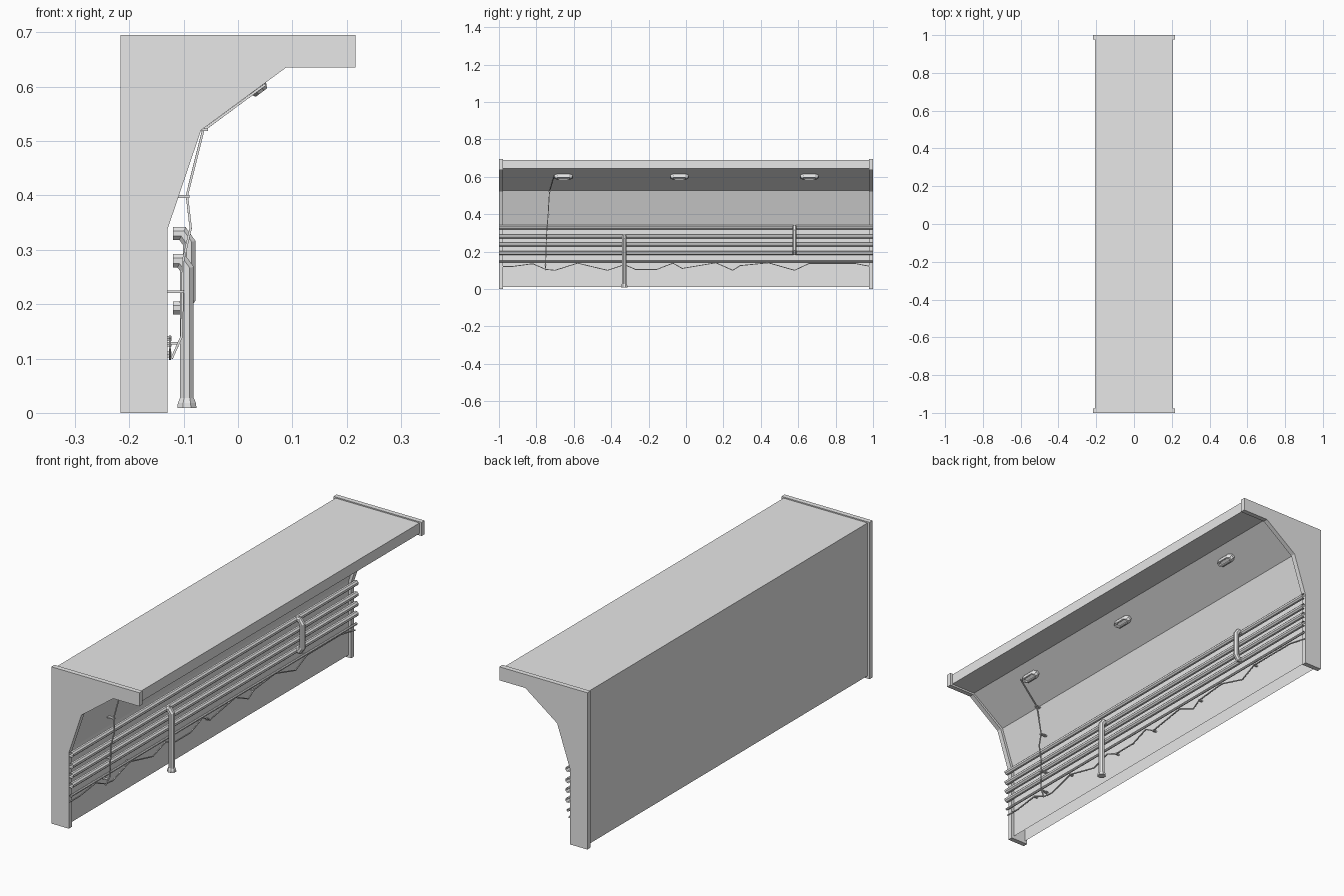
import bpy
import bmesh
import math
from mathutils import Vector

cube = bpy.data.objects.get("Cube")
if cube:
    bpy.data.objects.remove(cube, do_unlink=True)

# Single plain grey material
grey = bpy.data.materials.new("concrete grey")
grey.use_nodes = True
grey.diffuse_color = (0.8, 0.8, 0.8, 1)
grey.node_tree.nodes["Principled BSDF"].inputs["Base Color"].default_value = (0.8, 0.8, 0.8, 1)


def finish(name, bm):
    bmesh.ops.recalc_face_normals(bm, faces=bm.faces[:])
    mesh = bpy.data.meshes.new(name)
    bm.to_mesh(mesh)
    bm.free()
    mesh.materials.append(grey)
    obj = bpy.data.objects.new(name, mesh)
    bpy.context.collection.objects.link(obj)
    return obj


def loft(bm, rings, caps=True):
    """Skin a list of equal-length point rings."""
    loops = [[bm.verts.new(p) for p in ring] for ring in rings]
    n = len(loops[0])
    for a, b in zip(loops, loops[1:]):
        for i in range(n):
            j = (i + 1) % n
            bm.faces.new((a[i], a[j], b[j], b[i]))
    if caps:
        bm.faces.new(loops[0])
        bm.faces.new(loops[-1])


def extrude_profile(name, profile, y0, y1, open_bottom=False):
    bm = bmesh.new()
    loft(bm, [[(x, y, z) for x, z in profile] for y in (y0, y1)])
    if open_bottom:
        low = min(z for x, z in profile) + 0.001
        bmesh.ops.delete(bm, geom=[f for f in bm.faces if all(v.co.z < low for v in f.verts)],
                         context="FACES_ONLY")
    return finish(name, bm)


def tube(name, points, radius, sides, ref, caps=True):
    """Mitred polygonal tube along a path; ref is a direction off the path."""
    pts = [Vector(p) for p in points]
    ref = Vector(ref)
    rings = []
    for i, p in enumerate(pts):
        t_in = (p - pts[max(i - 1, 0)]).normalized()
        t_out = (pts[min(i + 1, len(pts) - 1)] - p).normalized()
        t = (t_in + t_out).normalized()
        miter = 1 / max(t.dot(t_out if t_out.length else t_in), 0.5)
        u = t.cross(ref).normalized()
        v = u.cross(t).normalized()
        ring = []
        for k in range(sides):
            a = 2 * math.pi * (k + 0.5) / sides
            ring.append(p + u * math.cos(a) * radius * miter + v * math.sin(a) * radius)
        rings.append(ring)
    bm = bmesh.new()
    loft(bm, rings, caps)
    return finish(name, bm)


def box(name, center, size):
    x, y, z = center
    a, b, c = (s / 2 for s in size)
    return extrude_profile(name, [(x - a, z - c), (x + a, z - c), (x + a, z + c), (x - a, z + c)],
                           y - b, y + b)


# End frames
frame = [(-0.216, 0), (-0.13, 0), (-0.13, 0.337), (-0.068, 0.52),
         (0.088, 0.635), (0.216, 0.635), (0.216, 0.695), (-0.216, 0.695)]
extrude_profile("front_end_frame", frame, -1, -0.978)
extrude_profile("back_end_frame", frame, 0.978, 1)

# Wall and ceiling shell, set back from the frames and open underneath
shell = [(-0.206, 0.012), (-0.142, 0.012), (-0.142, 0.34), (-0.078, 0.527),
         (0.084, 0.643), (0.206, 0.643), (0.206, 0.69), (-0.206, 0.69)]
extrude_profile("wall_shell", shell, -0.985, 0.985, open_bottom=True)

# Horizontal pipes along the wall, open at the ends
for i, (z, r) in enumerate([(0.33, 0.012), (0.28, 0.012), (0.237, 0.012),
                            (0.193, 0.012), (0.148, 0.006)]):
    tube(f"wall_pipe_{i + 1}", [(-0.12, -1, z), (-0.12, 1, z)], r, 8, (1, 0, 0), caps=False)

# Standing pipe with flared foot
PY = -0.33
tube("standing_pipe", [(-0.12, PY, 0.28), (-0.105, PY, 0.28), (-0.094, PY, 0.265),
                       (-0.094, PY, 0.012)], 0.0135, 8, (0, 1, 0))
foot = bmesh.new()
rings = []
for z, r in ((0.009, 0.019), (0.018, 0.018), (0.027, 0.014)):
    rings.append([(-0.094 + r * math.cos(math.pi * (k + 0.5) / 4),
                   PY + r * math.sin(math.pi * (k + 0.5) / 4), z) for k in range(8)])
loft(foot, rings)
finish("standing_pipe_foot", foot)

# Bypass pipe bridging two wall pipes
BY = 0.58
tube("bypass_pipe", [(-0.12, BY, 0.33), (-0.102, BY, 0.33), (-0.09, BY, 0.313),
                     (-0.09, BY, 0.21), (-0.102, BY, 0.193), (-0.12, BY, 0.193)],
     0.0125, 8, (0, 1, 0))

# Sagging cable along the foot of the wall
sag = [(-1, .12), (-.93, .12), (-.82, .135), (-.75, .105), (-.7, .1), (-.58, .138),
       (-.42, .1), (-.33, .13), (-.27, .105), (-.155, .105), (-.07, .138), (-.02, .11),
       (.16, .14), (.25, .1), (.29, .125), (.44, .14), (.58, .1), (.66, .137), (.9, .137),
       (1, .118)]
tube("sagging_cable", [(-0.125, y, z) for y, z in sag], 0.003, 4, (1, 0, 0))
for i, (y, z) in enumerate(sag[2:-1:3]):
    box(f"sag_clip_{i + 1}", (-0.132, y, z), (0.02, 0.008, 0.006))

# Cable dropping from the first lamp
tube("lamp_cable", [(0.05, -0.705, 0.604), (-0.064, -0.73, 0.52), (-0.094, -0.737, 0.4),
                    (-0.087, -0.742, 0.34), (-0.101, -0.746, 0.28), (-0.102, -0.748, 0.222),
                    (-0.104, -0.75, 0.14), (-0.122, -0.753, 0.1)], 0.003, 4, (0, 1, 0))
for i, (x, y, z, w) in enumerate([(-0.068, -0.73, 0.521, 0.026), (-0.106, -0.737, 0.398, 0.034),
                                  (-0.12, -0.748, 0.223, 0.042), (-0.126, -0.751, 0.128, 0.03)]):
    box(f"cable_clip_{i + 1}", (x, y, z), (w, 0.012, 0.005))

# Ceiling lamps on the sloping face
slope = Vector((0.156, 0, 0.115)).normalized()
out = Vector((slope.z, 0, -slope.x))
along = Vector((0, 1, 0))
for i, y in enumerate((-0.655, -0.035, 0.66)):
    base = Vector((0.03, y, 0.607))
    rings = []
    for length, width, h in ((0.048, 0.018, -0.003), (0.048, 0.018, 0.012),
                             (0.04, 0.013, 0.022), (0.031, 0.009, 0.022),
                             (0.028, 0.007, 0.016)):
        cut = width * 0.6
        corners = [(length, width - cut), (length - cut * 1.6, width),
                   (cut * 1.6 - length, width), (-length, width - cut)]
        corners += [(-a, -b) for a, b in corners]
        rings.append([base + along * a + slope * b + out * h for a, b in corners])
    bm = bmesh.new()
    loft(bm, rings)
    finish(f"ceiling_lamp_{i + 1}", bm)
